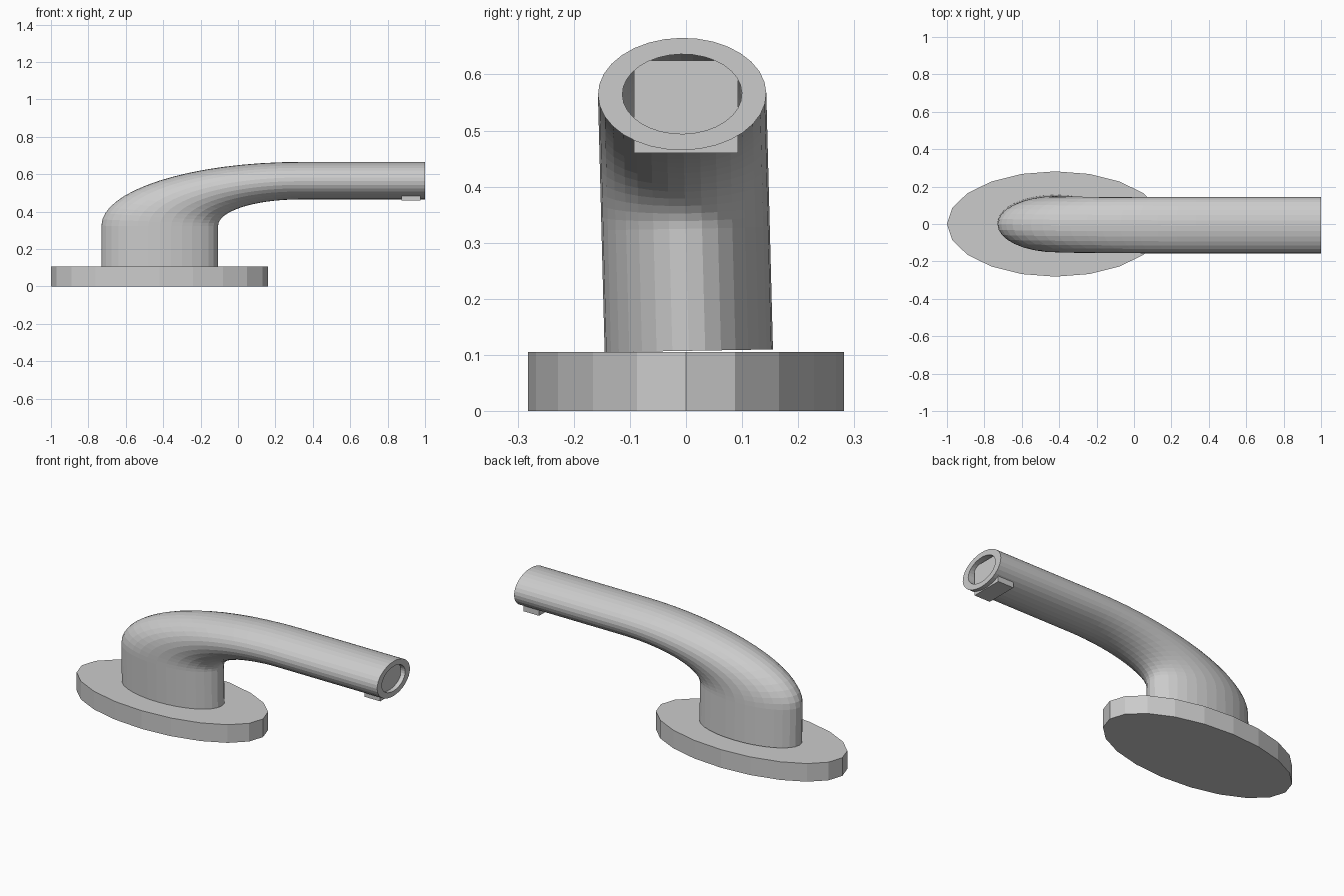
import bpy, bmesh
from math import pi, sin, cos
from mathutils import Vector

if "Cube" in bpy.data.objects:
    bpy.data.objects.remove(bpy.data.objects["Cube"])

SX, SZ = 2.08, 0.667      # stretch giving the oval sections
R, BEND = 0.15, 0.36      # tube radius and bend radius before stretching
SIDES, STEPS = 32, 16


def finish(bm, name):
    bmesh.ops.recalc_face_normals(bm, faces=bm.faces)
    mesh = bpy.data.meshes.new(name)
    bm.to_mesh(mesh)
    bm.free()
    obj = bpy.data.objects.new(name, mesh)
    bpy.context.collection.objects.link(obj)
    return obj


# Oval base plate
bm = bmesh.new()
bmesh.ops.create_cone(bm, cap_ends=True, segments=20, radius1=1, radius2=1, depth=1)
for v in bm.verts:
    # first vertex direction falls on the long axis
    v.co = Vector((v.co.y * 0.58 - 0.42, v.co.x * 0.2815, (v.co.z + 0.5) * 0.105))
finish(bm, "base_plate")

# Spout path: straight neck, quarter bend, straight outlet (x, z, angle)
X0, Z0 = -0.418, 0.325
path = [(X0, 0.1075, 0)]
for i in range(STEPS + 1):
    a = pi / 2 * i / STEPS
    path.append((X0 + SX * BEND * (1 - cos(a)), Z0 + SZ * BEND * sin(a), a))
path.append((1.0, Z0 + SZ * BEND, pi / 2))

# Hollow spout: outer wall followed forward, inner wall followed back
bm = bmesh.new()
rings = []
for radius, stations in ((R, path), (R * 0.71, path[::-1])):
    for px, pz, a in stations:
        ring = []
        for k in range(SIDES):
            t = 2 * pi * k / SIDES
            u, y = radius * cos(t), radius * sin(t)
            x = px + SX * u * cos(a)
            z = pz - SZ * u * sin(a)
            # slight sideways lean of the spout
            ring.append(bm.verts.new((x, y + 0.005 - 0.026 * (z - 0.1075), z + 0.017 * y)))
        rings.append(ring)
for i, ring in enumerate(rings):
    nxt = rings[(i + 1) % len(rings)]
    for k in range(SIDES):
        m = (k + 1) % SIDES
        bm.faces.new((ring[k], ring[m], nxt[m], nxt[k]))
finish(bm, "spout")

# Block set in the outlet, showing below the tube
bm = bmesh.new()
bmesh.ops.create_cube(bm, size=1)
bmesh.ops.scale(bm, vec=(0.10, 0.186, 0.165), verts=bm.verts)
bmesh.ops.translate(bm, vec=(0.925, 0, 0.5425), verts=bm.verts)
finish(bm, "outlet_block")
